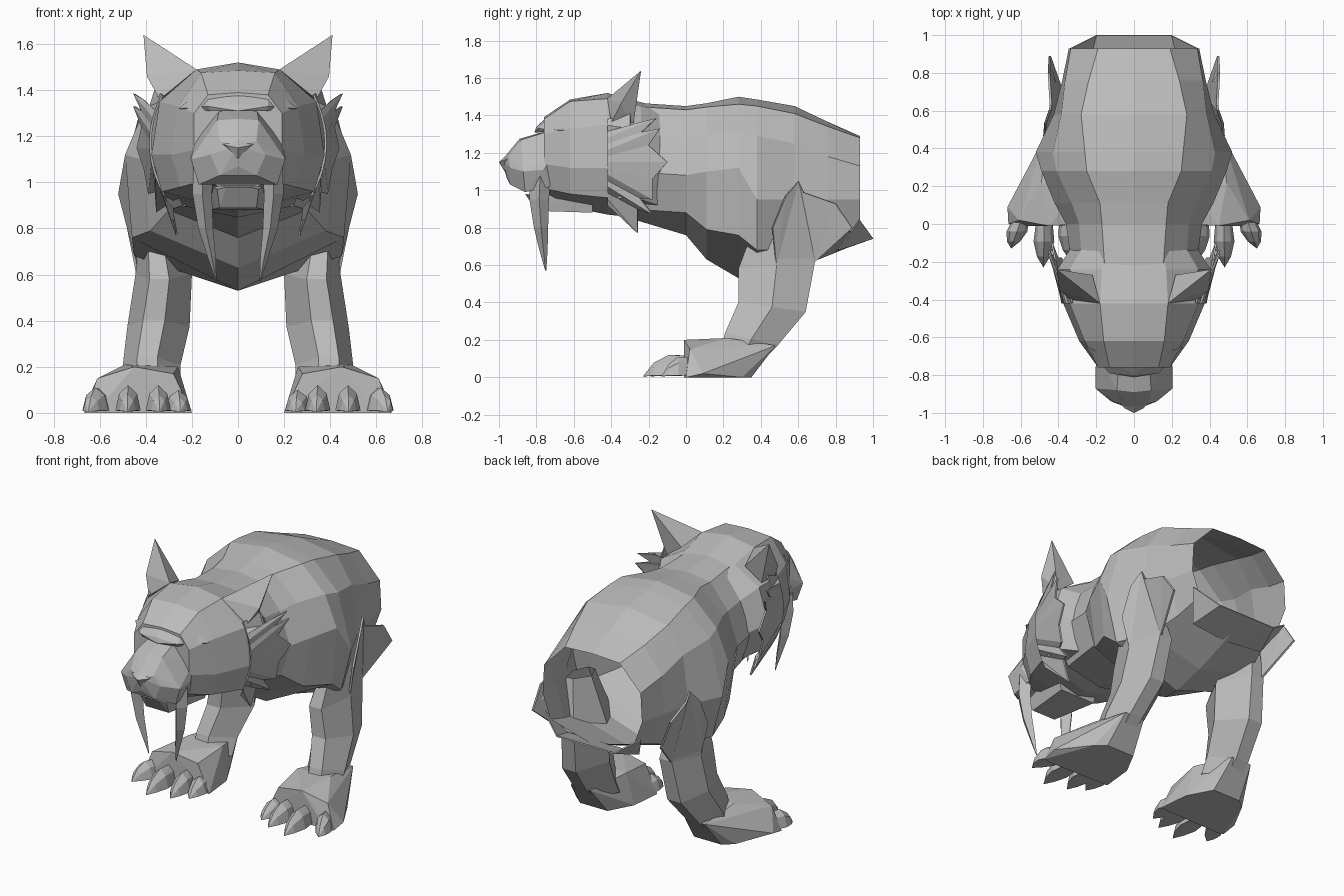
import bpy, bmesh
from mathutils import Vector

fur = bpy.data.materials.new("grey_fur")
fur.diffuse_color = (0.5, 0.5, 0.5, 1)


def finish(name, bm, mirror=True, thick=0):
    bmesh.ops.recalc_face_normals(bm, faces=bm.faces)
    me = bpy.data.meshes.new(name)
    bm.to_mesh(me)
    bm.free()
    me.materials.append(fur)
    ob = bpy.data.objects.new(name, me)
    bpy.context.collection.objects.link(ob)
    if thick:
        ob.modifiers.new("thickness", 'SOLIDIFY').thickness = thick
    if mirror:
        ob.modifiers.new("mirror", 'MIRROR').use_clip = True
    return ob


def loft(name, rings, closed=False, caps=(False, False), thick=0):
    """Skin between rings of points; the result is mirrored across x."""
    bm = bmesh.new()
    vs = [[bm.verts.new(p) for p in r] for r in rings]
    n = len(vs[0])
    for a, b in zip(vs, vs[1:]):
        for i in range(n if closed else n - 1):
            j = (i + 1) % n
            bm.faces.new((a[i], a[j], b[j], b[i]))
    for ring, cap in zip((vs[0], vs[-1]), caps):
        if cap:
            bm.faces.new(ring)
    return finish(name, bm, True, thick)


def half_loft(name, sections, caps=(False, False)):
    return loft(name, [[(x, y, z) for x, z in pts] for y, pts in sections], caps=caps)


def hull(name, pts, centre=False):
    """Faceted solid; centre=True spans the middle, otherwise a left/right pair."""
    bm = bmesh.new()
    if centre:
        pts = pts + [(-x, y, z) for x, y, z in pts if x > 0]
    for p in pts:
        bm.verts.new(p)
    bmesh.ops.convex_hull(bm, input=bm.verts)
    loose = [v for v in bm.verts if not v.link_faces]
    bmesh.ops.delete(bm, geom=loose, context='VERTS')
    return finish(name, bm, not centre)


def plate(name, pts, thick=0.012):
    bm = bmesh.new()
    bm.faces.new([bm.verts.new(p) for p in pts])
    bmesh.ops.triangulate(bm, faces=bm.faces)
    return finish(name, bm, True, thick)


# Torso, open at the rear
half_loft("torso", [
    (-0.30, [(0, 1.47), (.15, 1.45), (.27, 1.30), (.32, 1.10), (.24, .90), (0, .85)]),
    (0.00, [(0, 1.45), (.17, 1.43), (.29, 1.28), (.36, 1.08), (.30, .88), (0, .76)]),
    (0.11, [(0, 1.465), (.18, 1.445), (.33, 1.30), (.42, 1.10), (.38, .79), (0, .63)]),
    (0.28, [(0, 1.50), (.25, 1.46), (.41, 1.31), (.49, 1.12), (.46, .76), (0, .53)]),
    (0.38, [(0, 1.485), (.26, 1.45), (.43, 1.29), (.52, .95), (.45, .68), (0, .53)]),
    (0.58, [(0, 1.45), (.28, 1.41), (.385, 1.25), (.425, .95), (.36, .68), (0, .58)]),
    (0.76, [(0, 1.365), (.24, 1.34), (.365, 1.18), (.38, .95), (.31, .74), (0, .65)]),
    (0.93, [(0, 1.29), (.19, 1.28), (.335, 1.13), (.345, .95), (.29, .80), (0, .72)]),
])

# Pointed flap under the rear opening
plate("rear_flap", [(0, .80, .67), (.25, .82, .68), (.34, .93, .84), (.20, 1.0, .74), (0, 1.0, .74)], .008)

# Head with full lower cheeks, tapering back into the neck
half_loft("head", [
    (-0.12, [(0, 1.44), (.15, 1.42), (.27, 1.28), (.33, 1.10), (.26, .91), (0, .81)]),
    (-0.24, [(0, 1.47), (.17, 1.45), (.34, 1.35), (.405, 1.14), (.34, .95), (0, .85)]),
    (-0.42, [(0, 1.52), (.18, 1.49), (.34, 1.35), (.375, 1.12), (.33, .96), (0, .87)]),
    (-0.62, [(0, 1.485), (.16, 1.475), (.26, 1.33), (.29, 1.12), (.25, .98), (0, .91)]),
    (-0.76, [(0, 1.39), (.13, 1.38), (.19, 1.30), (.19, 1.14), (.14, 1.01), (0, .94)]),
], caps=(False, True))

# Brow ridge, muzzle, nose and lower jaw
hull("brow", [(0, -.80, 1.34), (0, -.81, 1.31), (.13, -.79, 1.33), (.12, -.78, 1.31),
              (.26, -.65, 1.32), (.13, -.70, 1.42), (0, -.70, 1.43)], True)
hull("muzzle", [(0, -.70, 1.33), (.08, -.72, 1.32), (.09, -.88, 1.27), (0, -.89, 1.275), (.18, -.70, 1.20),
                (.205, -.76, 1.11), (.205, -.87, 1.10), (.17, -.72, 1.02), (.17, -.86, .99),
                (.12, -.94, 1.12), (.08, -.95, 1.18), (.08, -.94, 1.03), (0, -.985, 1.16),
                (0, -.96, 1.07), (0, -.72, 1.02)], True)
hull("nose", [(0, -.95, 1.20), (.11, -.91, 1.18), (.05, -.975, 1.16), (0, -1.0, 1.15),
              (0, -.97, 1.10), (.05, -.92, 1.12)], True)
hull("lower_jaw", [(.09, -.84, .97), (.05, -.86, .98), (.08, -.80, .89), (.15, -.50, 1.0), (.12, -.50, .88)], True)

# Long curved fangs
loft("fang", [[(x - w, y, z), (x, y - d, z), (x + w, y, z), (x, y + d, z)]
              for x, y, z, w, d in [(.15, -.78, 1.08, .045, .06), (.155, -.785, .95, .042, .052),
                                    (.14, -.775, .80, .032, .038), (.115, -.762, .68, .018, .022),
                                    (.095, -.75, .57, .002, .003)]],
     closed=True, caps=(True, True))

# Ears
hull("ear", [(.41, -.24, 1.64), (.18, -.42, 1.49), (.395, -.35, 1.46), (.34, -.40, 1.36),
             (.33, -.28, 1.36), (.22, -.27, 1.44)])

# Jagged cheek ruff: roots lie on the cheek, tips sweep back
tips = [(.36, -.30, 1.41), (.385, -.30, 1.33), (.41, -.26, 1.36), (.455, -.16, 1.385), (.42, -.24, 1.31),
        (.455, -.14, 1.33), (.42, -.20, 1.24), (.44, -.10, 1.15), (.41, -.18, 1.06), (.39, -.18, .95),
        (.35, -.25, .96), (.355, -.18, .87), (.31, -.26, .90), (.27, -.26, .77), (.28, -.33, .89)]
roots = []
for i in range(len(tips)):
    z = 1.38 - .46 * i / (len(tips) - 1)
    roots.append((.385 - 1.2 * (z - 1.17) ** 2, -.42, z))
loft("cheek_ruff", [roots, tips], thick=.01)


# Front legs with angular six-sided sections
def leg_ring(x0, x1, y0, z0, y1, z1):
    ym, zm = (y0 + y1) / 2, (z0 + z1) / 2
    xa, xb = x0 + .4 * (x1 - x0), x0 + .75 * (x1 - x0)
    return [(xa, y0, z0), (xb, y0, z0), (x1, ym, zm), (xb, y1, z1), (xa, y1, z1), (x0, ym, zm)]


loft("front_leg", [leg_ring(*r) for r in [
    (.30, .43, .40, .90, .62, .92), (.20, .445, .28, .58, .69, .62), (.21, .48, .28, .40, .64, .35),
    (.25, .50, .21, .24, .49, .17), (.25, .50, .18, .12, .42, .10)]], closed=True)

# Spiky fur above the elbow
plate("elbow_fur", [(.47, .46, .80), (.465, .53, .97), (.44, .60, 1.05), (.435, .63, .99), (.445, .80, .93),
                    (.425, .75, .87), (.44, .89, .80), (.37, .69, .62), (.43, .48, .60)])

# Paws
hull("paw", [(.20, .0, 0), (.62, -.01, 0), (.665, 0, 0), (.67, .09, .02), (.55, .30, 0), (.49, .35, 0),
             (.30, .35, 0), (.22, .20, 0), (.61, .02, .15), (.45, -.01, .20), (.28, 0, .17), (.26, .22, .20),
             (.49, .22, .21), (.465, .48, .17), (.33, .48, .17)])

# Plump clawed toes
for i, (x, y, tx, ty, h) in enumerate([(.60, .02, .65, -.13, .11), (.475, 0, .48, -.23, .12),
                                       (.35, .02, .34, -.19, .12), (.265, .04, .25, -.13, .10)]):
    base, tip = Vector((x, y, 0)), Vector((tx, ty, .005))
    pts = [tip]
    for t, w, k in [(0, .045, .95), (.4, .055, 1), (.75, .035, .65)]:
        c = base.lerp(tip, t)
        pts += [(c.x - w, c.y, .01), (c.x + w, c.y, .01), (c.x - w * .7, c.y, h * k * .7),
                (c.x + w * .7, c.y, h * k * .7), (c.x, c.y, h * k)]
    hull("toe_%d" % (i + 1), pts)
